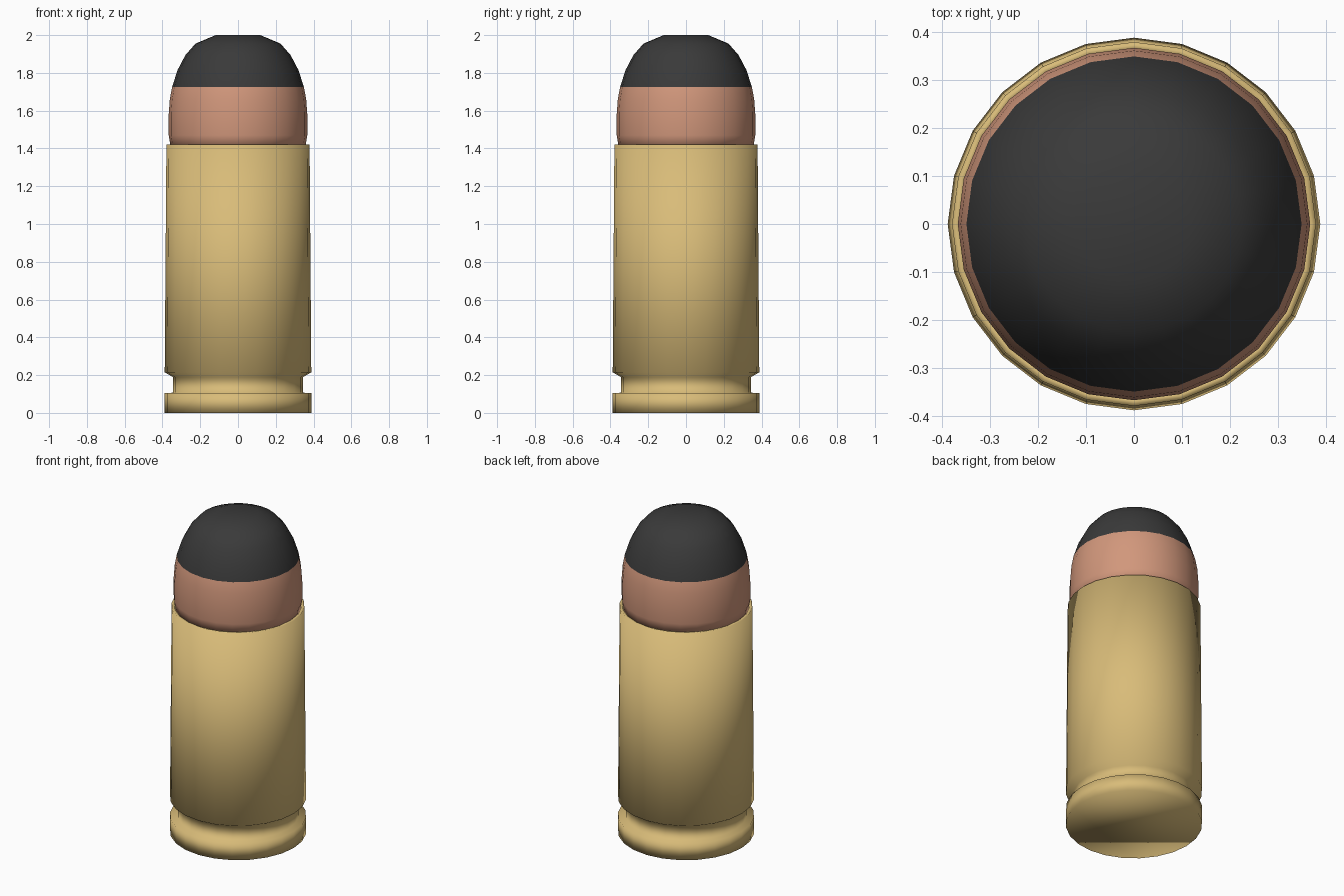
import bpy, bmesh
from math import cos, sin, tau

SIDES = 24

cube = bpy.data.objects.get("Cube")
if cube:
    bpy.data.objects.remove(cube, do_unlink=True)


def material(name, color):
    m = bpy.data.materials.new(name)
    m.use_nodes = True
    m.diffuse_color = (*color, 1)
    bsdf = next(n for n in m.node_tree.nodes if n.type == "BSDF_PRINCIPLED")
    bsdf.inputs["Base Color"].default_value = (*color, 1)
    return m


def lathe(name, profile, materials, rule=lambda z: 0):
    """Turn a (radius, height) profile into a closed, smooth solid."""
    bm = bmesh.new()
    rings = [[bm.verts.new((r * cos(tau * i / SIDES), r * sin(tau * i / SIDES), z))
              for i in range(SIDES)] for r, z in profile]
    for low, high in zip(rings, rings[1:]):
        for i in range(SIDES):
            j = (i + 1) % SIDES
            bm.faces.new((low[i], low[j], high[j], high[i]))
    bm.faces.new(rings[0][::-1])
    bm.faces.new(rings[-1])
    for f in bm.faces:
        f.smooth = True
        f.material_index = rule(f.calc_center_median().z)
    mesh = bpy.data.meshes.new(name)
    bm.to_mesh(mesh)
    bm.free()
    for m in materials:
        mesh.materials.append(m)
    obj = bpy.data.objects.new(name, mesh)
    bpy.context.collection.objects.link(obj)
    return obj


brass = material("brass", (0.69, 0.50, 0.19))
copper = material("copper", (0.64, 0.31, 0.20))
black = material("black_tip", (0.042, 0.042, 0.042))

# Casing: rim, extractor groove, tapered wall, rolled mouth and inner floor
lathe("casing", [(0.388, 0), (0.388, 0.105), (0.345, 0.107), (0.345, 0.19),
                 (0.388, 0.215), (0.379, 1.42), (0.362, 1.42), (0.36, 1.36)], [brass])

# Bullet: copper jacket with a rounded black tip
TIP_START = 1.725
lathe("bullet", [(0.355, 1.4), (0.367, 1.47), (0.367, 1.58), (0.361, 1.66),
                 (0.349, TIP_START), (0.32, 1.815), (0.278, 1.895),
                 (0.225, 1.955), (0.118, 2.0)],
      [copper, black], lambda z: int(z > TIP_START))
